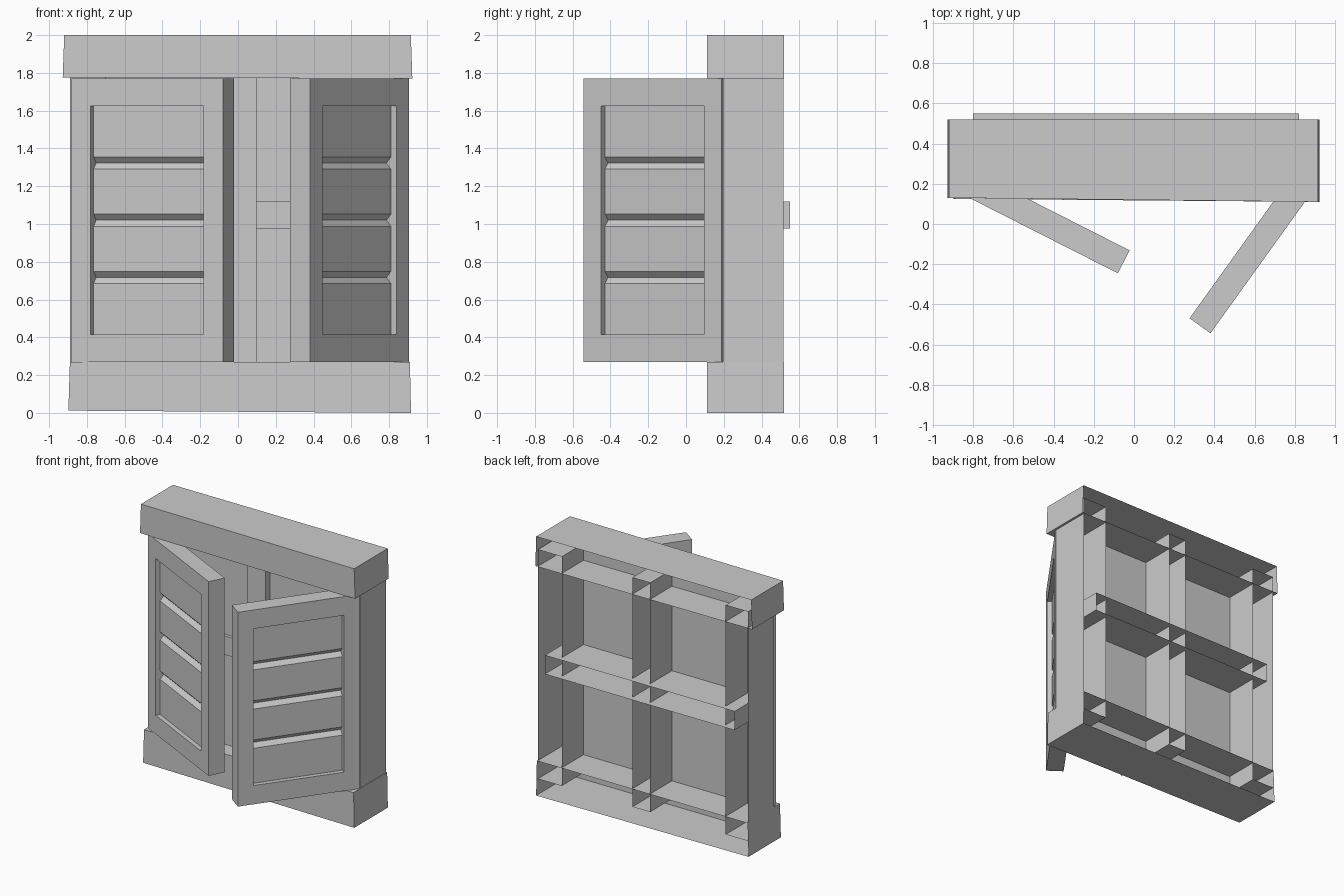
import bpy, bmesh, math
from mathutils import Matrix, Vector

cube = bpy.data.objects.get("Cube")
if cube:
    bpy.data.objects.remove(cube, do_unlink=True)

grey = bpy.data.materials.new("plain_grey")
grey.use_nodes = True
grey.diffuse_color = (0.6, 0.6, 0.6, 1)
grey.node_tree.nodes["Principled BSDF"].inputs["Base Color"].default_value = (0.6, 0.6, 0.6, 1)


def finish(name, bm):
    mesh = bpy.data.meshes.new(name)
    bm.to_mesh(mesh)
    bm.free()
    mesh.materials.append(grey)
    obj = bpy.data.objects.new(name, mesh)
    bpy.context.collection.objects.link(obj)
    return obj


def open_box(name, x, y, z, warp=None):
    """Box from (min, max) ranges with its back face left open."""
    bm = bmesh.new()
    bmesh.ops.create_cube(bm, size=1)
    back = [f for f in bm.faces if f.normal.y > 0.9]
    bmesh.ops.delete(bm, geom=back, context='FACES_ONLY')
    for v in bm.verts:
        left, front, low = v.co.x < 0, v.co.y < 0, v.co.z < 0
        v.co = Vector([r[0] if c < 0 else r[1] for c, r in zip(v.co, (x, y, z))])
        if warp:
            v.co += Vector(warp(left, front, low))
    return finish(name, bm)


# Hand-hewn beams, slightly out of square
def top_warp(left, front, low):
    return ((-0.008 if left else 0.008) * low, 0.02 * (left and front), 0.005 * (left and low))


def bottom_warp(left, front, low):
    return ((-0.008 if left else 0.006) * low, 0.015 * (left and front), 0.012 * (left and low))


open_box("top_beam", (-0.92, 0.915), (0.11, 0.52), (1.77, 2.0), top_warp)
open_box("bottom_beam", (-0.89, 0.91), (0.11, 0.52), (0.0, 0.27), bottom_warp)

# Uprights and crossbar
uprights = {"right_post": (-0.89, -0.70), "mullion": (-0.055, 0.097), "left_post": (0.70, 0.905)}
for name, span in uprights.items():
    open_box(name, span, (0.195, 0.515), (0.13, 1.9))
open_box("crossbar", (-0.80, 0.82), (0.225, 0.55), (0.975, 1.12))

# Pane
bm = bmesh.new()
bm.faces.new([bm.verts.new((x, 0.25, z)) for x, z in
              ((-0.8, 0.2), (0.8, 0.2), (0.8, 1.85), (-0.8, 1.85))])
finish("pane", bm)

# Shutters: u runs from the free edge to the hinge, v through the thickness
LENGTH, THICK, LOW, HIGH = 0.9, 0.128, 0.27, 1.77
SIDE, RAIL, RECESS, GROOVE = 0.115, 0.145, 0.035, 0.032


def rect(u0, u1, z0, z1):
    return [(u0, z0), (u1, z0), (u1, z1), (u0, z1)]


def shutter(name, corner, angle, turn):
    a = math.radians(angle)
    u = Vector((math.cos(a), math.sin(a), 0))
    n = Vector((-u.y, u.x, 0)) * turn
    place = Matrix((u, n, (0, 0, 1))).transposed().to_4x4()
    place.translation = (*corner, 0)
    inner = rect(SIDE, LENGTH - SIDE, LOW + RAIL, HIGH - RAIL)

    # Surrounding frame: a rectangular ring
    bm = bmesh.new()
    outer = rect(0, LENGTH, LOW, HIGH)
    loops = [[bm.verts.new((p, v, q)) for p, q in pts] for pts, v in
             ((outer, 0), (inner, 0), (inner, THICK), (outer, THICK))]
    for k in range(4):
        l0, l1 = loops[k], loops[(k + 1) % 4]
        for i in range(4):
            j = (i + 1) % 4
            bm.faces.new((l0[i], l0[j], l1[j], l1[i]))
    bmesh.ops.recalc_face_normals(bm, faces=bm.faces)
    bm.transform(place)
    if turn < 0:
        bmesh.ops.recalc_face_normals(bm, faces=bm.faces)
    finish(name + "_frame", bm)

    # Four bevelled boards meeting at V grooves on the middle plane
    bm = bmesh.new()
    z0, z1 = LOW + RAIL, HIGH - RAIL
    step = (z1 - z0) / 4
    for b in range(4):
        lo, hi = z0 + b * step, z0 + (b + 1) * step
        lo_in = lo + (GROOVE if b > 0 else 0)
        hi_in = hi - (GROOVE if b < 3 else 0)
        mid, near, far = THICK / 2, RECESS, THICK - RECESS
        profile = [(mid, lo), (near, lo_in), (near, hi_in), (mid, hi), (far, hi_in), (far, lo_in)]
        ends = [[bm.verts.new((e, v, z)) for v, z in profile] for e in (SIDE, LENGTH - SIDE)]
        for i in range(6):
            j = (i + 1) % 6
            bm.faces.new((ends[0][i], ends[0][j], ends[1][j], ends[1][i]))
        for ring in ends:
            bm.faces.new(ring)
    bm.transform(place)
    bmesh.ops.recalc_face_normals(bm, faces=bm.faces)
    finish(name + "_boards", bm)


shutter("left_shutter", (0.38, -0.543), 54.3, 1)
shutter("right_shutter", (-0.08, -0.245), 153.1, -1)
